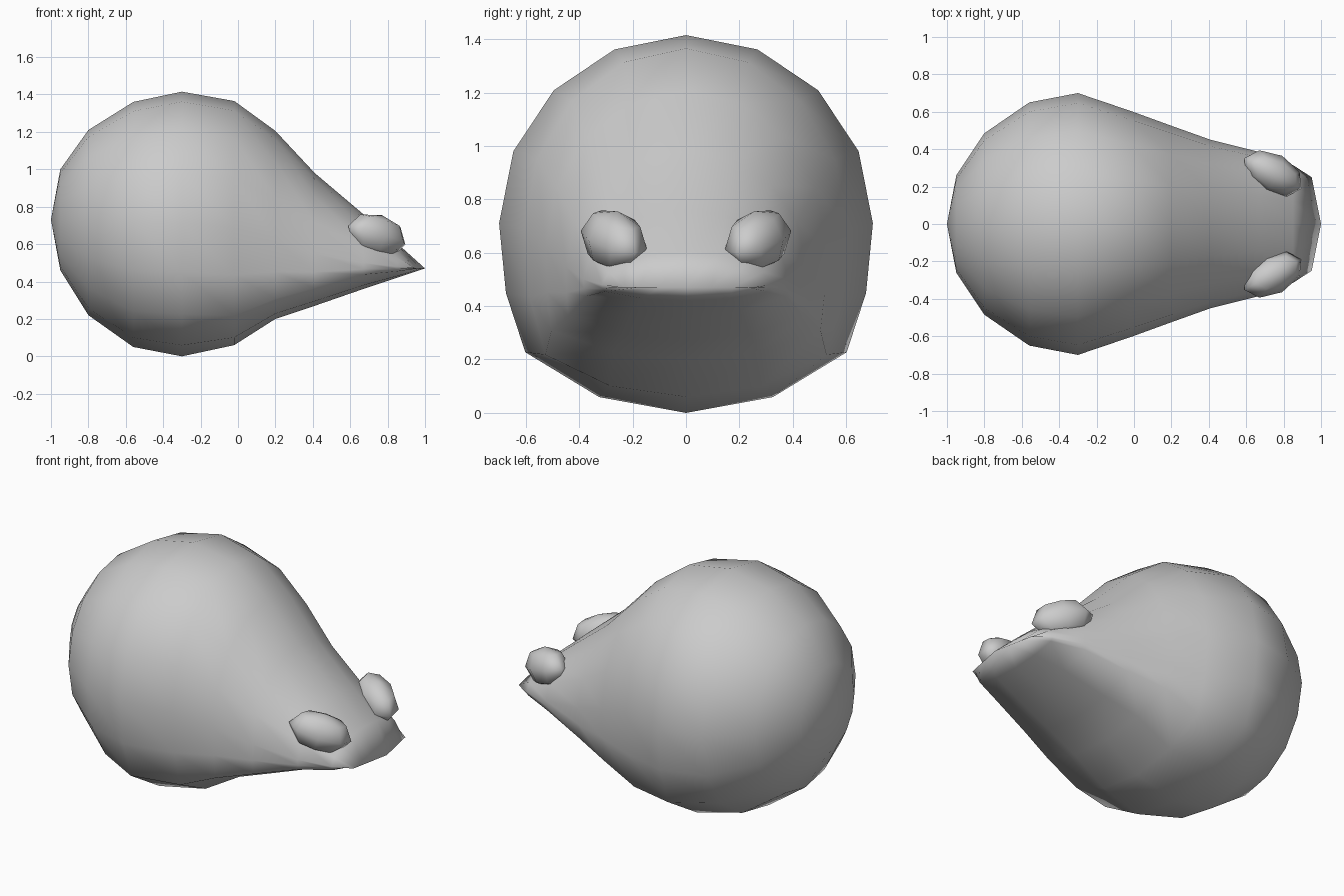
import bpy, bmesh
from math import sin, cos, pi, radians

if "Cube" in bpy.data.objects:
    bpy.data.objects.remove(bpy.data.objects["Cube"])

# cross-sections: x, half width, z top, z middle, z bottom, lower corner y and z factors
SECTIONS = [
    (-0.95, 0.26, 1.00, 0.73, 0.46, 0.71, 0.71),
    (-0.80, 0.485, 1.21, 0.72, 0.22, 0.71, 0.71),
    (-0.56, 0.65, 1.36, 0.71, 0.05, 0.73, 0.71),
    (-0.30, 0.70, 1.415, 0.71, 0.00, 0.86, 0.68),
    (-0.02, 0.605, 1.365, 0.69, 0.06, 0.87, 0.75),
    (0.20, 0.525, 1.205, 0.62, 0.20, 0.96, 0.74),
    (0.41, 0.45, 0.98, 0.55, 0.27, 0.98, 0.66),
    (0.67, 0.385, 0.76, 0.50, 0.36, 0.97, 0.45),
    (0.85, 0.315, 0.605, 0.48, 0.42, 0.96, 0.43),
    (1.00, 0.25, 0.47, 0.47, 0.47, cos(pi / 4), 0.71),
]


def section_point(s, i):
    x, w, zt, zm, zb, a, b = s
    if i <= 8:  # upper half is an ellipse
        t = i * pi / 8
        y, z = w * cos(t), zm + (zt - zm) * sin(t)
    else:       # lower half has adjustable corners
        j = min(i - 8, 16 - i)
        fy = [1, 1 - (1 - a) * 0.26, a, 0.54 * a, 0][j]
        fz = [0, 0.54 * b, b, 1 - (1 - b) * 0.26, 1][j]
        y = w * fy * (-1 if i < 12 else 1)
        z = zm - (zm - zb) * fz
    if x > 0.9:  # lip comes to a shallow point in plan
        x -= 0.05 * abs(y / w)
    return x, y, z


# body: lofted teardrop whose top and bottom meet at a pointed lip
bm = bmesh.new()
rings = [[bm.verts.new(section_point(s, i)) for i in range(16)] for s in SECTIONS]
for r0, r1 in zip(rings, rings[1:]):
    for i in range(16):
        k = (i + 1) % 16
        bm.faces.new((r0[i], r0[k], r1[k], r1[i]))
pole = bm.verts.new((-1, 0, 0.73))
for i in range(16):
    bm.faces.new((pole, rings[0][(i + 1) % 16], rings[0][i]))
bmesh.ops.remove_doubles(bm, verts=bm.verts, dist=0.004)
bmesh.ops.recalc_face_normals(bm, faces=bm.faces)
for f in bm.faces:
    f.smooth = True
mesh = bpy.data.meshes.new("body")
bm.to_mesh(mesh)
bm.free()
body = bpy.data.objects.new("body", mesh)
bpy.context.collection.objects.link(body)

# eyes: low-poly ellipsoids lying along the snout
for side, name in ((1, "left_eye"), (-1, "right_eye")):
    bpy.ops.mesh.primitive_uv_sphere_add(
        segments=8, ring_count=4, radius=1, location=(0.742, side * 0.27, 0.647),
        rotation=(0, radians(16), side * radians(-28)))
    eye = bpy.context.object
    eye.name = name
    eye.scale = (0.18, 0.107, 0.112)
    bpy.ops.object.shade_smooth()
